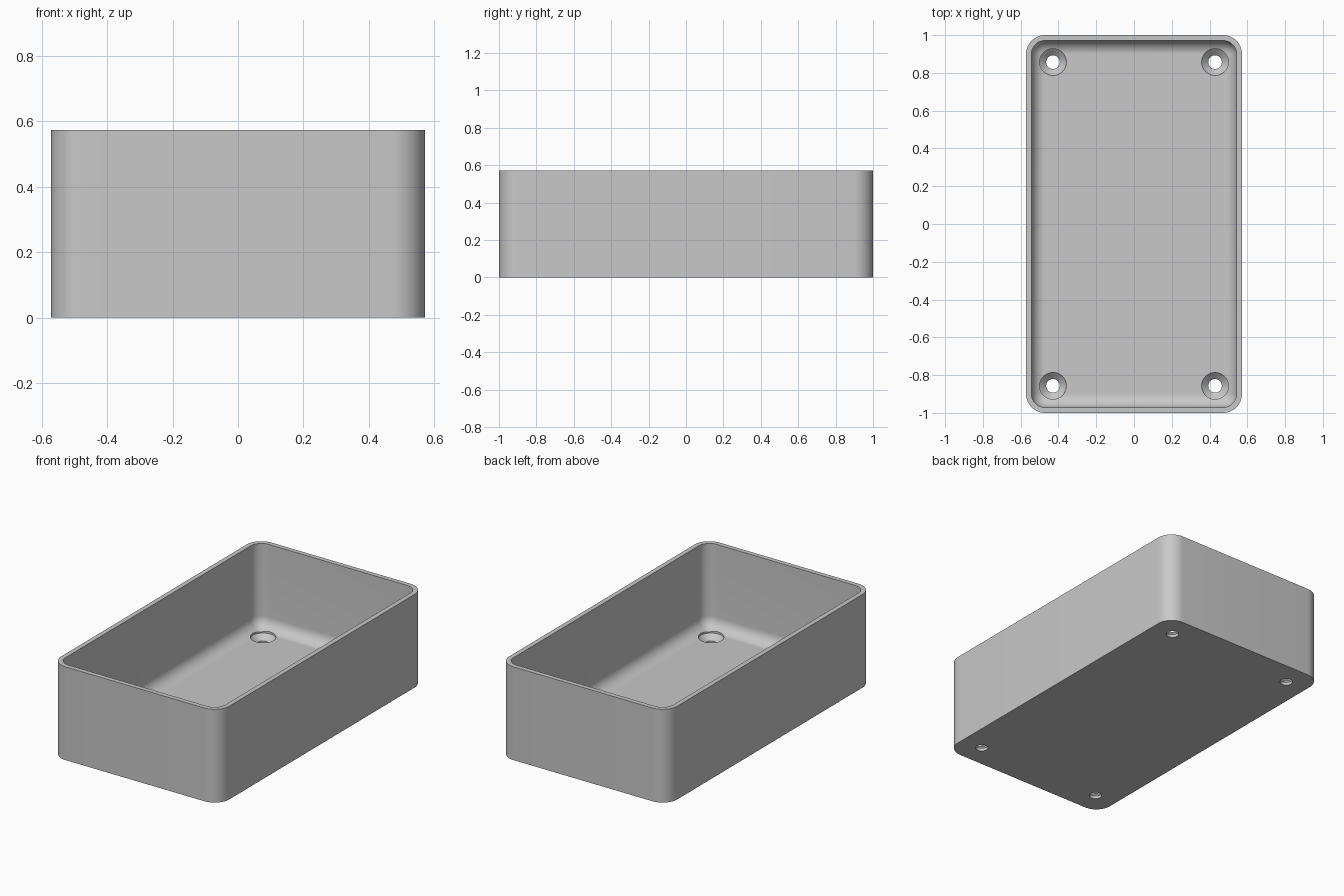
import bpy, bmesh, math

if "Cube" in bpy.data.objects:
    bpy.data.objects.remove(bpy.data.objects["Cube"])

LENGTH, WIDTH, HEIGHT = 2.0, 1.143, 0.573
CORNER, WALL, FLOOR = 0.1, 0.029, 0.057
FILLET = CORNER - WALL
HOLE_X, HOLE_Y, HOLE_R, HEAD_R = 0.429, 0.857, 0.036, 0.071

grey = bpy.data.materials.new("plain grey")
grey.use_nodes = True
colour = (0.58, 0.58, 0.58, 1)
grey.diffuse_color = colour
grey.node_tree.nodes["Principled BSDF"].inputs["Base Color"].default_value = colour


def rounded_rect(inset, z, steps=12):
    """Outline of the box moved inwards by inset."""
    r = CORNER - inset
    points = []
    for quarter, (sx, sy) in enumerate([(1, 1), (-1, 1), (-1, -1), (1, -1)]):
        for i in range(steps + 1):
            a = math.pi / 2 * (quarter + i / steps)
            points.append((sx * (WIDTH / 2 - CORNER) + r * math.cos(a),
                           sy * (LENGTH / 2 - CORNER) + r * math.sin(a), z))
    return points


def circle(cx, cy, r, z, sides=32):
    return [(cx + r * math.cos(math.tau * i / sides),
             cy + r * math.sin(math.tau * i / sides), z) for i in range(sides)]


def loft(bm, outlines):
    """Skin successive outlines and cap both ends."""
    loops = [[bm.verts.new(p) for p in outline] for outline in outlines]
    for low, high in zip(loops, loops[1:]):
        for i in range(len(low)):
            j = (i + 1) % len(low)
            bm.faces.new((low[i], low[j], high[j], high[i]))
    bm.faces.new(loops[0][::-1])
    bm.faces.new(loops[-1])


def make_object(name, bm):
    bmesh.ops.remove_doubles(bm, verts=bm.verts, dist=0.0004)
    bmesh.ops.recalc_face_normals(bm, faces=bm.faces)
    mesh = bpy.data.meshes.new(name)
    bm.to_mesh(mesh)
    bm.free()
    mesh.materials.append(grey)
    obj = bpy.data.objects.new(name, mesh)
    bpy.context.collection.objects.link(obj)
    return obj


# Open tray: outer wall, rim, inner wall, rounded floor edge
outlines = [rounded_rect(0, 0), rounded_rect(0, HEIGHT), rounded_rect(WALL, HEIGHT)]
for i in range(11):
    a = math.pi / 2 * i / 10
    outlines.append(rounded_rect(WALL + FILLET * (1 - math.cos(a)),
                                 FLOOR + FILLET * (1 - math.sin(a))))
bm = bmesh.new()
loft(bm, outlines)
tray = make_object("tray", bm)

# Countersunk screw holes in the floor corners
bm = bmesh.new()
for sx in (-1, 1):
    for sy in (-1, 1):
        profile = [(HOLE_R, -0.05), (HOLE_R, 0.018), (HEAD_R, 0.05), (HEAD_R, 0.15)]
        loft(bm, [circle(sx * HOLE_X, sy * HOLE_Y, r, z) for r, z in profile])
cutter = make_object("screw_hole_cutter", bm)
cutter.hide_render = True

cut = tray.modifiers.new("screw_holes", 'BOOLEAN')
cut.operation = 'DIFFERENCE'
cut.solver = 'EXACT'
cut.object = cutter

for obj in bpy.context.selected_objects:
    obj.select_set(False)
bpy.context.view_layer.objects.active = tray
tray.select_set(True)
bpy.ops.object.modifier_apply(modifier=cut.name)
bpy.data.objects.remove(cutter)
bpy.ops.object.shade_smooth_by_angle(angle=math.radians(30))
